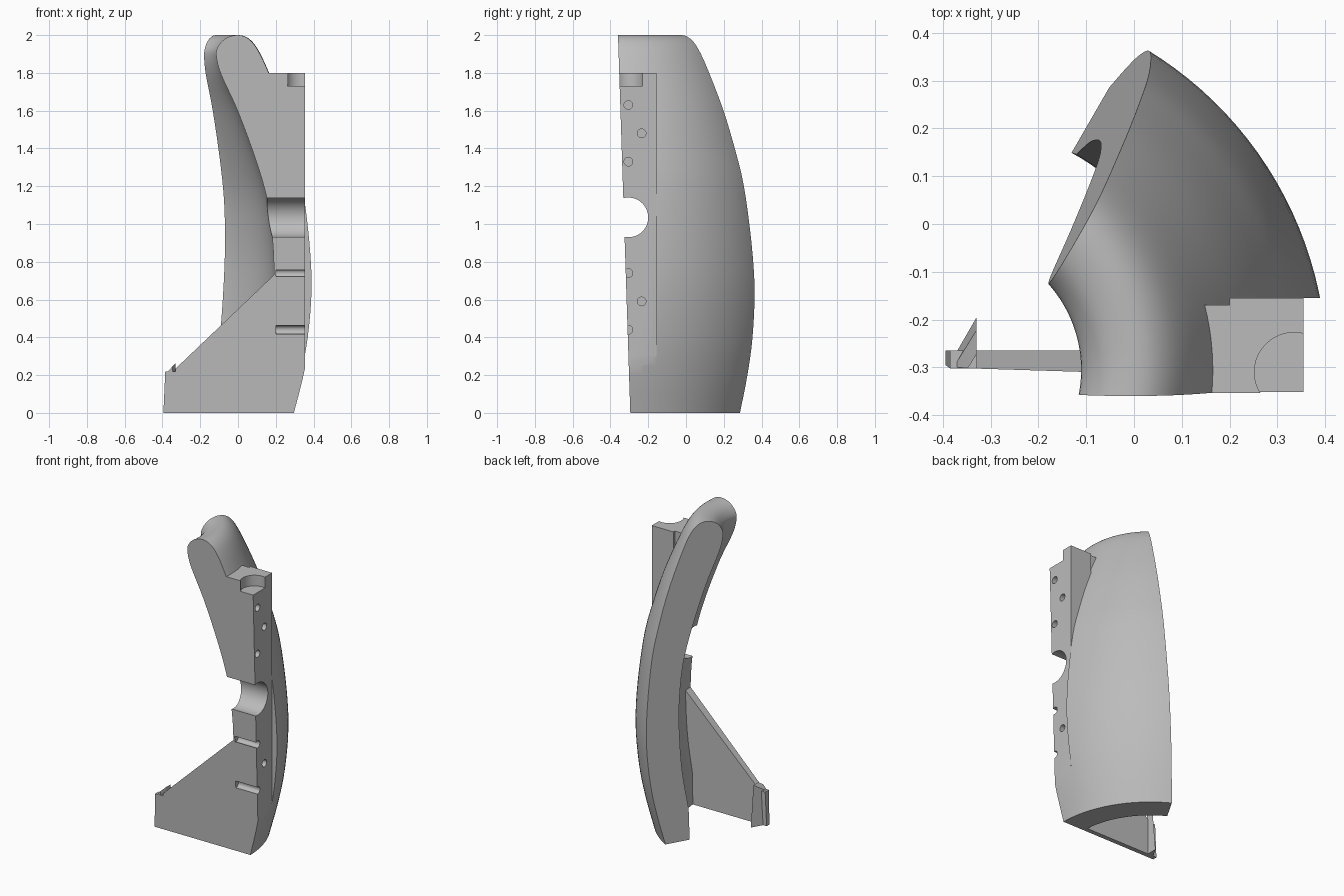
import bpy, bmesh, math
from mathutils import Vector

if "Cube" in bpy.data.objects:
    bpy.data.objects.remove(bpy.data.objects["Cube"])

AXIS = Vector((-0.38, -0.305, 0))            # centre of the revolved shell
FRONT = ((-0.39, -0.295, 0), (0, -1, -0.0325))       # sloping front cut
BACK = ((-0.39, -0.30, 0), (-0.866, 0.5, 0.05))      # sloping back cut

grey = bpy.data.materials.new("plain grey")
grey.diffuse_color = (0.5, 0.5, 0.5, 1)
grey.use_nodes = True
grey.node_tree.nodes["Principled BSDF"].inputs["Base Color"].default_value = grey.diffuse_color


def finish(bm, name, planes=()):
    """Trim a solid with planes, cap the cuts and make an object."""
    for co, no in planes:
        geom = bm.verts[:] + bm.edges[:] + bm.faces[:]
        cut = bmesh.ops.bisect_plane(bm, geom=geom, plane_co=co, plane_no=no, clear_outer=True)
        edges = [e for e in cut["geom_cut"] if isinstance(e, bmesh.types.BMEdge)]
        bmesh.ops.contextual_create(bm, geom=edges)
    bmesh.ops.recalc_face_normals(bm, faces=bm.faces[:])
    me = bpy.data.meshes.new(name)
    bm.to_mesh(me)
    bm.free()
    me.materials.append(grey)
    ob = bpy.data.objects.new(name, me)
    bpy.context.collection.objects.link(ob)
    return ob


def prism(name, points, a, b, to3d, planes=()):
    """Extrude a 2D outline from a to b."""
    bm = bmesh.new()
    lo = [bm.verts.new(to3d(p, a)) for p in points]
    hi = [bm.verts.new(to3d(p, b)) for p in points]
    bm.faces.new(lo)
    bm.faces.new(hi)
    n = len(points)
    for i in range(n):
        j = (i + 1) % n
        bm.faces.new((lo[i], lo[j], hi[j], hi[i]))
    return finish(bm, name, planes)


def along_x(p, d): return (d, p[0], p[1])
def along_y(p, d): return (p[0], d, p[1])
def along_z(p, d): return (p[0], p[1], d)


def circle(cx, cy, r, n=32):
    return [(cx + r * math.cos(2 * math.pi * i / n), cy + r * math.sin(2 * math.pi * i / n))
            for i in range(n)]


def rect(x0, x1, y0, y1):
    return [(x0, y0), (x1, y0), (x1, y1), (x0, y1)]


def smooth_line(pts, steps=4):
    """Catmull-Rom curve through the points."""
    p = [Vector(q) for q in pts]
    p = [2 * p[0] - p[1]] + p + [2 * p[-1] - p[-2]]
    out = []
    for i in range(1, len(p) - 2):
        a, b, c, d = p[i - 1:i + 3]
        for k in range(steps):
            t = k / steps
            out.append(0.5 * (2 * b + (c - a) * t + (2 * a - 5 * b + 4 * c - d) * t * t
                              + (3 * b - a - 3 * c + d) * t ** 3))
    out.append(p[-2])
    return [tuple(v) for v in out]


def boolean(target, other, op):
    mod = target.modifiers.new(op, 'BOOLEAN')
    mod.operation = op
    mod.solver = 'EXACT'
    mod.object = other
    bpy.context.view_layer.objects.active = target
    bpy.ops.object.modifier_apply(modifier=mod.name)
    bpy.data.objects.remove(other)


# curved shell: radius/height profile swept round the axis, then trimmed
curve = smooth_line([(0.676, 0), (0.727, 0.2), (0.764, 0.4), (0.784, 0.65), (0.773, 0.9),
                     (0.736, 1.2), (0.687, 1.4), (0.625, 1.6), (0.545, 1.8), (0.485, 1.925),
                     (0.435, 1.983), (0.38, 2.0), (0.32, 1.983), (0.28, 1.94), (0.27, 1.89),
                     (0.295, 1.79), (0.38, 1.6), (0.475, 1.34), (0.535, 1.13), (0.562, 0.93),
                     (0.57, 0.73), (0.557, 0.45), (0.52, 0.2)])
profile = [(r, min(z, 2.0)) for r, z in curve] + [(0.518, 0)]
bm = bmesh.new()
rings = []
STEPS = 48
for k in range(STEPS + 1):
    a = math.radians(-35 + 125 * k / STEPS)
    rings.append([bm.verts.new(AXIS + Vector((r * math.cos(a), r * math.sin(a), z)))
                  for r, z in profile])
n = len(profile)
for r0, r1 in zip(rings, rings[1:]):
    for i in range(n):
        j = (i + 1) % n
        bm.faces.new((r0[i], r0[j], r1[j], r1[i]))
bm.faces.new(rings[0])
bm.faces.new(rings[-1])
shell = finish(bm, "curved_shell", [FRONT, BACK])

# flat seat in the shell side, then the mounting flange
boolean(shell, prism("seat_cutter", rect(0.355, 0.6, -0.6, -0.155), -0.1, 2.1, along_z), 'DIFFERENCE')
flange = prism("mounting_flange", rect(0.2, 0.355, -0.45, -0.155), 0.3, 1.8, along_z, [FRONT])
boolean(shell, flange, 'UNION')
infill = prism("flange_corner", rect(0.12, 0.25, -0.45, -0.17), 1.5, 1.8, along_z, [FRONT])
boolean(shell, infill, 'UNION')

# triangular front web
web = prism("front_web", [(-0.395, 0), (0.2, 0), (0.22, 0.76), (0.19, 0.73), (-0.33, 0.235),
                          (-0.33, 0.22), (-0.385, 0.22)], -0.5, -0.265, along_y, [FRONT])
boolean(shell, web, 'UNION')

# half-round passage and round pocket in the flange top
boolean(shell, prism("passage_cutter", circle(-0.305, 1.035, 0.105, 48), -0.1, 0.6, along_x), 'DIFFERENCE')
boolean(shell, prism("pocket_cutter", circle(0.335, -0.31, 0.083, 40), 1.73, 1.9, along_z), 'DIFFERENCE')

# peg holes in the flange side
for y, z in [(-0.305, 1.63), (-0.235, 1.48), (-0.305, 1.33),
             (-0.305, 0.74), (-0.235, 0.59), (-0.305, 0.44)]:
    boolean(shell, prism("peg_cutter", circle(y, z, 0.023, 20), 0.2, 0.5, along_x), 'DIFFERENCE')

# corner post at the web tip with its sloping tab
prism("corner_post", [(-0.395, -0.36), (-0.33, -0.36), (-0.33, -0.1), (-0.395, -0.1)],
      0, 0.219, along_z, [FRONT, BACK])
inner = (Vector(BACK[0]) + Vector((0.022, -0.0125, 0)), (0.866, -0.5, -0.05))
prism("corner_tab", [(-0.38, 0.2), (-0.33, 0.2), (-0.33, 0.265), (-0.37, 0.22)],
      -0.3, -0.1, along_y, [BACK, inner])

# crisp edges, smooth curves
for ob in bpy.context.scene.objects:
    ob.select_set(True)
bpy.context.view_layer.objects.active = shell
bpy.ops.object.shade_smooth_by_angle(angle=math.radians(28))
